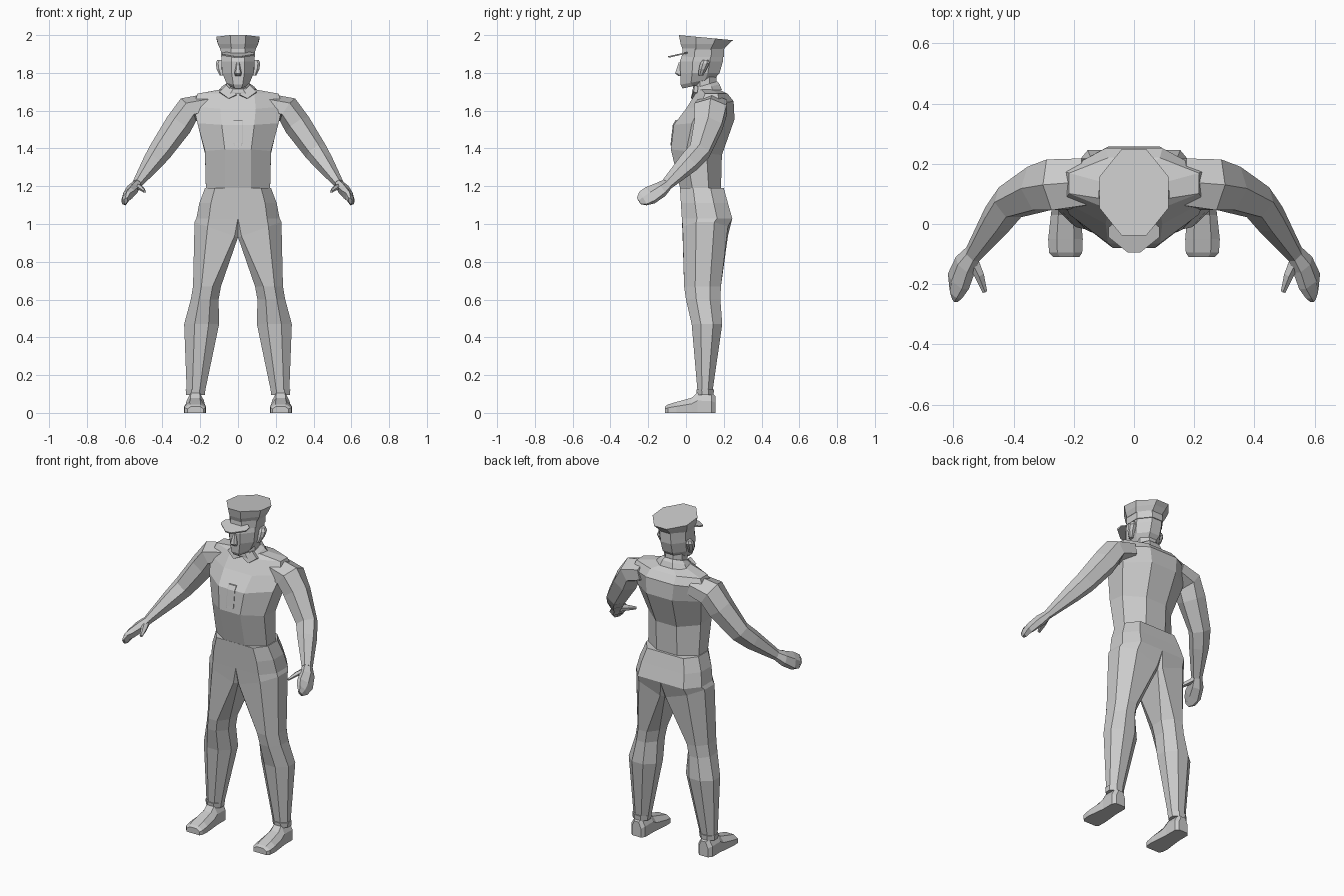
import bpy, bmesh, math
from mathutils import Vector

GREY = bpy.data.materials.new("plain_grey")
GREY.diffuse_color = (0.6, 0.6, 0.6, 1)


def loft(name, rings, mirror=False):
    """Skin a list of equal-sized rings, cap the ends, optionally mirror in x."""
    bm = bmesh.new()
    rows = [[bm.verts.new(p) for p in r] for r in rings]
    n = len(rows[0])
    for a, b in zip(rows, rows[1:]):
        for i in range(n):
            j = (i + 1) % n
            bm.faces.new((a[i], a[j], b[j], b[i]))
    bm.faces.new(rows[0][::-1])
    bm.faces.new(rows[-1])
    bmesh.ops.remove_doubles(bm, verts=bm.verts, dist=0.0005)
    bmesh.ops.recalc_face_normals(bm, faces=bm.faces)
    me = bpy.data.meshes.new(name)
    bm.to_mesh(me)
    bm.free()
    me.materials.append(GREY)
    ob = bpy.data.objects.new(name, me)
    bpy.context.collection.objects.link(ob)
    if mirror:
        mod = ob.modifiers.new("Mirror", 'MIRROR')
        mod.use_mirror_merge = False
    return ob


def oct_ring(x0, x1, y0, y1, z, tx=0, ty=0, ch=0.3, ci=None):
    """Chamfered rectangle; tx, ty tilt it, ci is the chamfer on the x0 side."""
    ci = ch if ci is None else ci
    uv = [(0, ci), (ci, 0), (1 - ch, 0), (1, ch),
          (1, 1 - ch), (1 - ch, 1), (ci, 1), (0, 1 - ci)]
    return [(x0 + u * (x1 - x0), y0 + v * (y1 - y0),
             z + tx * (u - 0.5) + ty * (v - 0.5)) for u, v in uv]


def body(name, rows, ch=0.3):
    """Symmetric part from rows of half width, front y, back y, z, tilt."""
    return loft(name, [oct_ring(-w, w, a, b, z, ty=t, ch=ch)
                       for w, a, b, z, t in rows])


def tube(name, rows, sides=6):
    """Mirrored limb along rows of x, y, z, outward radius, depth radius."""
    pts = [Vector(r[:3]) for r in rows]
    rings = []
    for i, r in enumerate(rows):
        d = (pts[min(i + 1, len(pts) - 1)] - pts[max(i - 1, 0)]).normalized()
        v = Vector((0, 1, 0))
        v = (v - d * d.dot(v)).normalized()
        u = d.cross(v)
        rings.append([pts[i] + u * r[3] * math.cos(k * math.tau / sides)
                      + v * r[4] * math.sin(k * math.tau / sides)
                      for k in range(sides)])
    return loft(name, rings, True)


# Shirt
body("shirt", [(.17, -.03, .185, 1.185, 0),
               (.175, -.08, .19, 1.38, -.03),
               (.215, -.065, .257, 1.54, .03),
               (.235, .0, .252, 1.63, .04),
               (.215, .05, .22, 1.69, 0),
               (.075, .04, .17, 1.715, 0)])
body("shirt_placket", [(.02, -.083, -.06, 1.415, 0),
                       (.025, -.081, -.06, 1.43, 0),
                       (.025, -.07, -.05, 1.525, 0),
                       (.025, -.055, -.03, 1.55, 0)], ch=.1)

# Collar with folded front points
body("collar", [(.105, .032, .19, 1.70, .02),
                (.085, .032, .178, 1.72, .04),
                (.064, .034, .165, 1.735, .04)])
lapel = [Vector(p) for p in ((.062, .045, 1.735), (.098, .04, 1.70),
                             (.05, .026, 1.665), (.008, .03, 1.685))]
loft("collar_point", [lapel, [p + Vector((0, .02, -.006)) for p in lapel]], True)

# Arms, hands and thumbs
tube("arm", [(.16, .14, 1.63, .06, .09),
             (.262, .13, 1.605, .072, .098),
             (.315, .118, 1.525, .073, .085),
             (.412, .072, 1.385, .062, .062),
             (.455, .015, 1.325, .052, .058),
             (.535, -.10, 1.212, .026, .034)])
tube("hand", [(.530, -.09, 1.218, .022, .03),
              (.560, -.135, 1.182, .032, .046),
              (.583, -.19, 1.152, .028, .056),
              (.592, -.228, 1.135, .02, .046),
              (.594, -.25, 1.122, .01, .022)])
tube("thumb", [(.537, -.115, 1.20, .018, .022),
               (.513, -.17, 1.19, .014, .018),
               (.495, -.225, 1.172, .007, .009)], 5)

# Trousers: each half runs from waistband to ankle
loft("trousers", [
    oct_ring(0, .175, -.032, .20, 1.19, ci=0),
    oct_ring(0, .205, -.027, .222, 1.11, ci=0),
    oct_ring(0, .22, -.022, .245, 1.03, ci=0),
    oct_ring(0, .23, -.018, .222, .97, tx=.08, ci=.08),
    oct_ring(.09, .238, -.01, .185, .67),
    oct_ring(.103, .25, .0, .182, .60),
    oct_ring(.1, .285, .03, .192, .47),
    oct_ring(.172, .272, .06, .142, .125)], True)
loft("trouser_cuff", [oct_ring(.172, .277, .055, .148, .125),
                      oct_ring(.176, .275, .058, .146, .095)], True)

# Shoes: cross-sections from heel to toe
shoe = []
for y, x0, x1, h in ((.155, .195, .255, .09), (.135, .18, .272, .105),
                     (.06, .18, .272, .108), (.03, .177, .276, .08),
                     (-.05, .17, .285, .058), (-.095, .172, .282, .045),
                     (-.11, .182, .268, .035)):
    w = x1 - x0
    shoe.append([(x0, y, 0), (x1, y, 0), (x1, y, h * .6),
                 (x1 - w * .25, y, h), (x0 + w * .25, y, h), (x0, y, h * .6)])
loft("shoe", shoe, True)

# Neck and head
body("neck", [(.062, .04, .165, 1.69, 0), (.06, .035, .16, 1.78, 0)])
body("head", [(.042, -.018, .14, 1.735, .035),
              (.062, -.028, .155, 1.755, .035),
              (.084, -.03, .178, 1.80, 0),
              (.088, -.033, .195, 1.86, 0),
              (.085, -.015, .195, 1.91, 0)])
body("nose", [(.014, -.04, .0, 1.783, 0), (.019, -.058, .0, 1.798, 0),
              (.008, -.038, .0, 1.855, 0)], ch=.2)
loft("ear", [oct_ring(.075, .096, .065, .09, 1.785),
             oct_ring(.075, .113, .068, .11, 1.82),
             oct_ring(.075, .118, .075, .125, 1.85),
             oct_ring(.075, .11, .088, .12, 1.868)], True)

# Peaked cap
body("cap_band", [(.09, -.022, .20, 1.885, 0), (.092, -.018, .20, 1.93, 0)])
body("cap_crown", [(.094, -.018, .20, 1.925, 0),
                   (.106, -.028, .225, 1.952, 0),
                   (.115, -.038, .248, 1.9865, -.027)], ch=.32)
body("cap_visor", [(.083, -.093, .04, 1.895, .03),
                   (.085, -.095, .04, 1.903, .03)], ch=.38)
